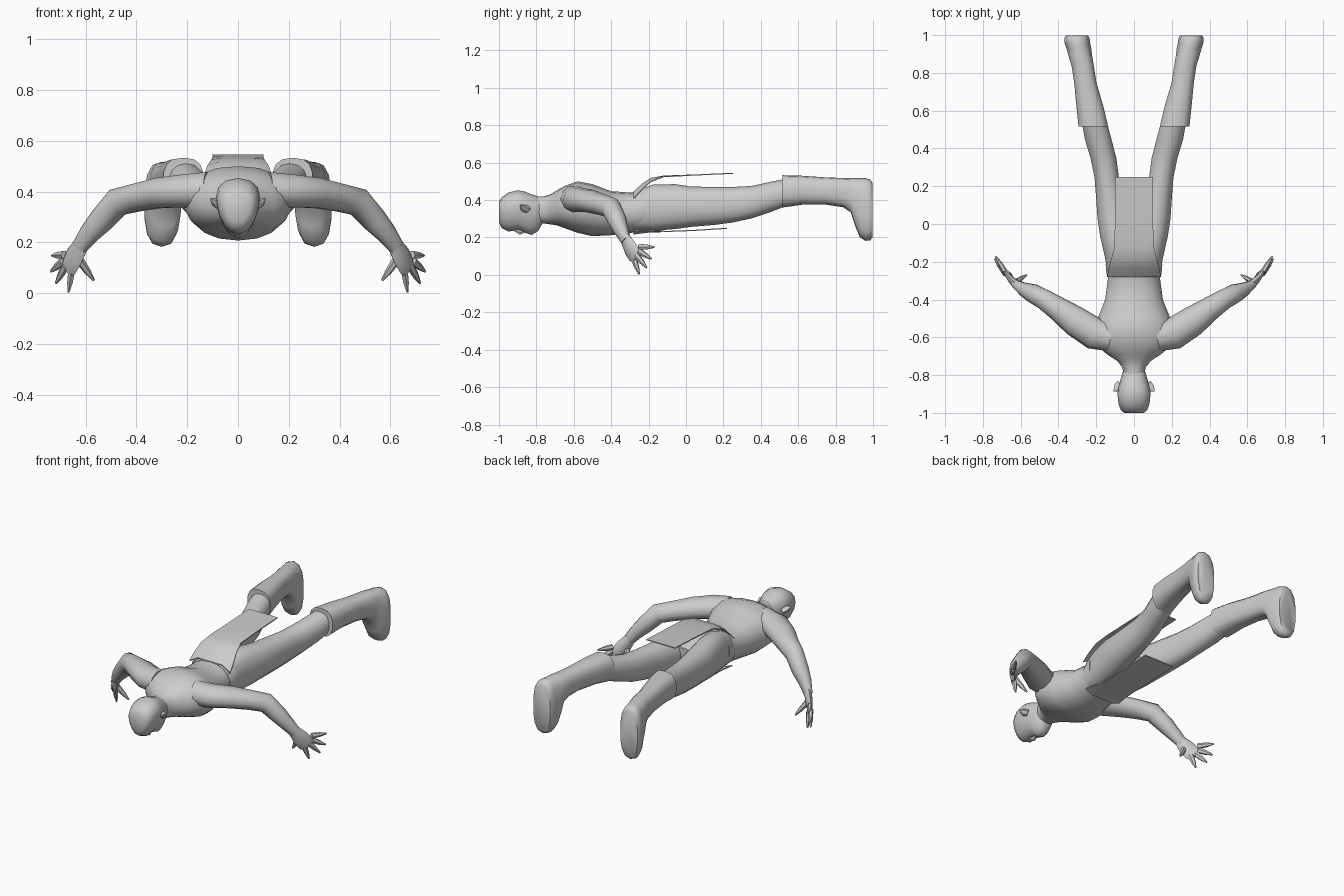
import bpy, bmesh, math
from mathutils import Vector


def make(name, bm, mirror=False, angle=50):
    bmesh.ops.recalc_face_normals(bm, faces=bm.faces)
    me = bpy.data.meshes.new(name)
    bm.to_mesh(me)
    bm.free()
    ob = bpy.data.objects.new(name, me)
    bpy.context.collection.objects.link(ob)
    if mirror:
        ob.modifiers.new("Mirror", 'MIRROR').use_mirror_merge = False
    bpy.ops.object.select_all(action='DESELECT')
    ob.select_set(True)
    bpy.context.view_layer.objects.active = ob
    bpy.ops.object.shade_smooth_by_angle(angle=math.radians(angle))
    return ob


def skin(bm, rings):
    # bridge successive point rings and cap both ends
    vs = [[bm.verts.new(p) for p in r] for r in rings]
    n = len(vs[0])
    for a, b in zip(vs, vs[1:]):
        for i in range(n):
            bm.faces.new((a[i], a[(i + 1) % n], b[(i + 1) % n], b[i]))
    bm.faces.new(vs[0])
    bm.faces.new(vs[-1])


def power(v, e):
    return math.copysign(abs(v) ** e, v)


def along_y(bm, rows, n=14, e=0.9, jaw=0.0):
    # rows: y, centre x, half width, bottom z, top z
    rings = []
    for y, x, w, zb, zt in rows:
        ring = []
        for i in range(n):
            t = 2 * math.pi * (i + 0.5) / n
            c, s = power(math.cos(t), e), power(math.sin(t), e)
            ring.append((x + w * c * (1 + jaw * s), y, (zb + zt) / 2 + (zt - zb) / 2 * s))
        rings.append(ring)
    skin(bm, rings)


def along_path(bm, rows, n=10):
    # rows: point, horizontal radius, vertical-plane radius
    pts = [Vector(r[0]) for r in rows]
    rings = []
    for i, (_, ru, rv) in enumerate(rows):
        d = (pts[min(i + 1, len(pts) - 1)] - pts[max(i - 1, 0)]).normalized()
        u = d.cross(Vector((0, 0, 1))).normalized()
        v = u.cross(d)
        rings.append([pts[i] + u * ru * math.cos(2 * math.pi * k / n)
                      + v * rv * math.sin(2 * math.pi * k / n) for k in range(n)])
    skin(bm, rings)


# Torso with neck and hips
bm = bmesh.new()
along_y(bm, [(-.82, 0, .055, .28, .42), (-.76, 0, .062, .275, .42), (-.725, 0, .09, .27, .43),
             (-.69, 0, .145, .265, .452), (-.65, 0, .19, .25, .475), (-.58, 0, .215, .225, .50),
             (-.50, 0, .195, .207, .485), (-.40, 0, .155, .212, .447), (-.29, 0, .14, .225, .44),
             (-.20, 0, .14, .235, .465), (-.08, 0, .12, .25, .47), (.02, 0, .06, .30, .43)], n=18)
make("torso", bm)

# Head, face down
bm = bmesh.new()
along_y(bm, [(-1.0, 0, .05, .28, .39), (-.985, 0, .068, .25, .415), (-.95, 0, .08, .232, .44),
             (-.90, 0, .085, .24, .453), (-.86, 0, .08, .225, .445), (-.825, 0, .07, .213, .43),
             (-.79, 0, .06, .235, .42), (-.77, 0, .052, .27, .41)], n=14, jaw=.22)
make("head", bm)

# Nose
bm = bmesh.new()
along_path(bm, [((0, -.925, .245), .008, .008), ((0, -.885, .226), .014, .014),
                ((0, -.87, .235), .012, .012)], 6)
make("nose", bm)

# Pointed ears
bm = bmesh.new()
along_path(bm, [((.07, -.855, .35), .03, .022), ((.09, -.87, .36), .022, .018),
                ((.107, -.885, .372), .004, .004)], 6)
make("ears", bm, True)

# Arms from shoulder to wrist
bm = bmesh.new()
along_path(bm, [((.12, -.60, .405), .075, .075), ((.21, -.58, .402), .085, .068),
                ((.31, -.515, .394), .08, .062), ((.40, -.45, .376), .064, .057),
                ((.475, -.40, .358), .054, .058), ((.54, -.365, .285), .05, .05),
                ((.585, -.345, .235), .037, .042), ((.625, -.32, .18), .024, .033)])
make("arms", bm, True)

# Hands: palm, four fingers and thumb
bm = bmesh.new()
along_path(bm, [((.615, -.325, .195), .024, .034), ((.645, -.30, .145), .02, .048),
                ((.665, -.275, .105), .014, .046), ((.675, -.265, .09), .008, .036)], 8)
fingers = [((.685, -.25, .15), (.733, -.17, .148)), ((.69, -.25, .125), (.737, -.185, .085)),
           ((.68, -.265, .105), (.718, -.21, .038)), ((.655, -.28, .09), (.668, -.25, .003)),
           ((.625, -.305, .13), (.568, -.27, .05))]
for a, b in fingers:
    a, b = Vector(a), Vector(b)
    along_path(bm, [(a, .015, .018), (a.lerp(b, .55), .012, .014), (b, .004, .005)], 6)
make("hands", bm, True)

# Legs
bm = bmesh.new()
along_y(bm, [(-.27, .07, .07, .24, .445), (-.18, .078, .077, .235, .482), (-.06, .097, .085, .245, .485),
             (.03, .11, .085, .257, .472), (.15, .128, .075, .267, .47), (.25, .145, .066, .28, .47),
             (.35, .162, .07, .302, .475), (.45, .19, .072, .335, .497), (.54, .21, .068, .37, .515)])
make("legs", bm, True)

# Boots with toes pointing down
bm = bmesh.new()
along_y(bm, [(.515, .215, .08, .36, .533), (.62, .233, .073, .375, .53), (.75, .258, .06, .375, .521),
             (.84, .272, .06, .362, .518), (.88, .282, .063, .335, .518), (.905, .287, .065, .26, .518),
             (.93, .292, .067, .20, .517), (.96, .30, .069, .182, .517), (.985, .302, .068, .184, .51),
             (.998, .302, .06, .20, .49)], e=.75)
make("boots", bm, True)

# Hip wrap around the waist
bm = bmesh.new()
along_y(bm, [(-.28, 0, .144, .22, .445), (-.25, 0, .149, .222, .47), (-.215, 0, .152, .226, .485)], n=18)
make("hip_wrap", bm)


# Cloth panels trailing toward the feet
def panel(name, rows, drop):
    bm = bmesh.new()
    rings = []
    for y, z, w in rows:
        b = drop * max(0, w - .1) * .8
        rings.append([(-w, y, z - b), (-w * .6, y, z), (w * .6, y, z), (w, y, z - b),
                      (w, y, z - b - .006), (w * .6, y, z - .006), (-w * .6, y, z - .006),
                      (-w, y, z - b - .006)])
    skin(bm, rings)
    make(name, bm, angle=35)


panel("back_cloth", [(-.28, .447, .142), (-.235, .487, .135), (-.19, .518, .122),
                     (-.12, .531, .104), (.05, .537, .1), (.25, .546, .1)], 1)
panel("front_cloth", [(-.28, .222, .125), (-.2, .232, .11), (-.1, .235, .1),
                      (.05, .241, .1), (.22, .252, .1)], -1)
